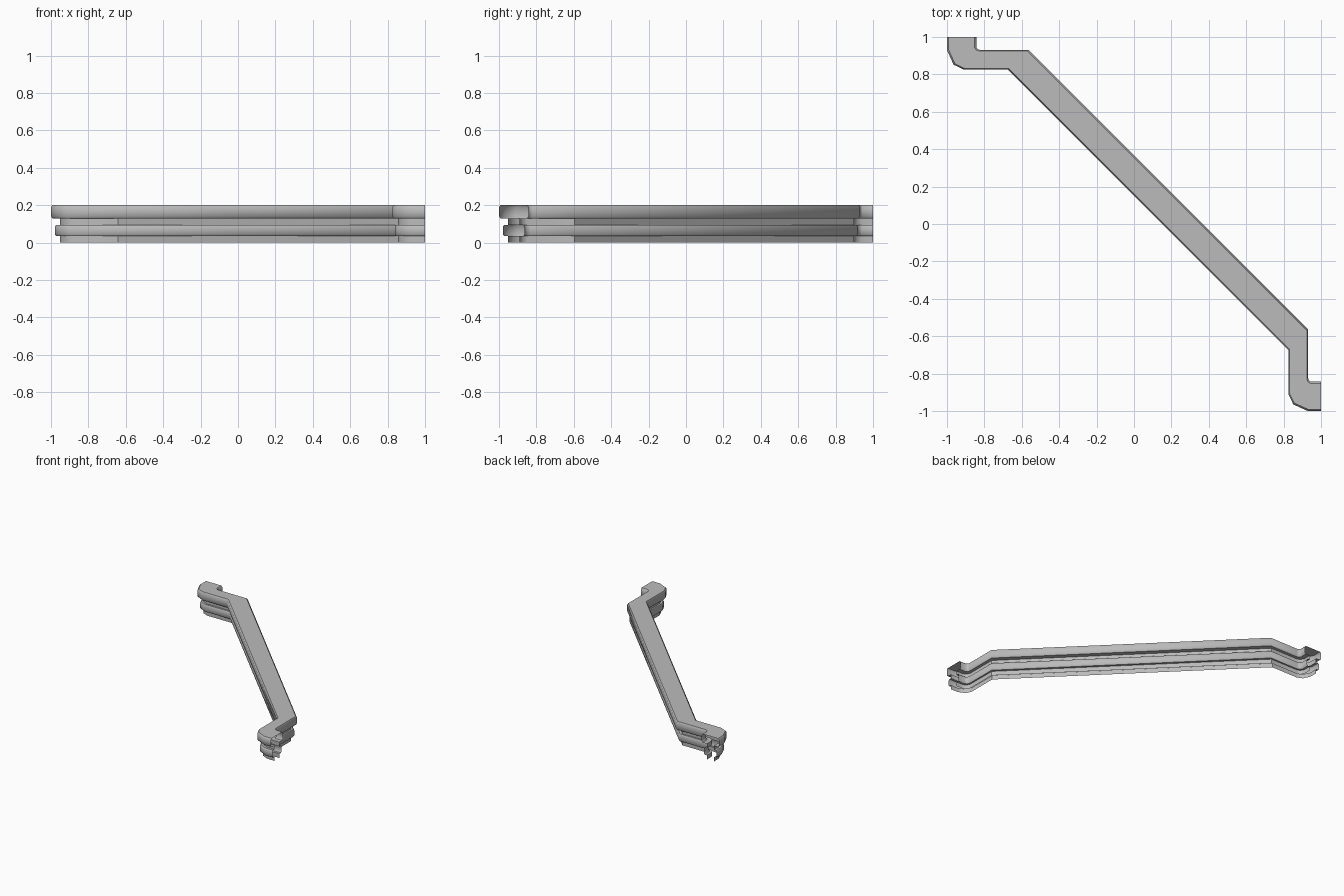
import bpy
import bmesh
import math

cube = bpy.data.objects.get("Cube")
if cube:
    bpy.data.objects.remove(cube, do_unlink=True)

# Single grey finish
grey = bpy.data.materials.new("plain_grey")
grey.use_nodes = True
colour = (0.5, 0.5, 0.5, 1)
grey.diffuse_color = colour
grey.node_tree.nodes["Principled BSDF"].inputs["Base Color"].default_value = colour

# Half of the path: matching points on the outer and inner edge
half = [
    ((-1, 1), (-0.842, 1)),
    ((-1, 0.93), (-0.842, 0.942)),
    ((-0.965, 0.852), (-0.835, 0.934)),
    ((-0.91, 0.825), (-0.82, 0.93)),
    ((-0.675, 0.825), (-0.563, 0.93)),
]
# The other half mirrors it across the diagonal
mirrored = [(o[::-1], i[::-1]) for o, i in reversed(half)]
stations = half + mirrored

# Moulding side profile: (fraction of width, height), open underneath
side = [
    (0.30, 0), (0.30, 0.035),
    (0.18, 0.035), (0.13, 0.045), (0.13, 0.085), (0.18, 0.095),
    (0.30, 0.095), (0.30, 0.13),
    (0.06, 0.13), (0, 0.14), (0, 0.19), (0.06, 0.2),
]
profile = side + [(1 - t, z) for t, z in reversed(side)]

# Sweep the profile between the two edges
bm = bmesh.new()
rings = []
for (ox, oy), (ix, iy) in stations:
    rings.append([bm.verts.new((ox + t * (ix - ox), oy + t * (iy - oy), z))
                  for t, z in profile])
for a, b in zip(rings, rings[1:]):
    for k in range(len(profile) - 1):
        bm.faces.new((a[k], b[k], b[k + 1], a[k + 1]))

mesh = bpy.data.meshes.new("moulding")
bm.to_mesh(mesh)
bm.free()
mesh.materials.append(grey)
moulding = bpy.data.objects.new("moulding", mesh)
bpy.context.collection.objects.link(moulding)

# Smooth the rounded hooks, keep ledges and corners crisp
bpy.ops.object.select_all(action="DESELECT")
moulding.select_set(True)
bpy.context.view_layer.objects.active = moulding
bpy.ops.object.shade_smooth_by_angle(angle=math.radians(43.5))
